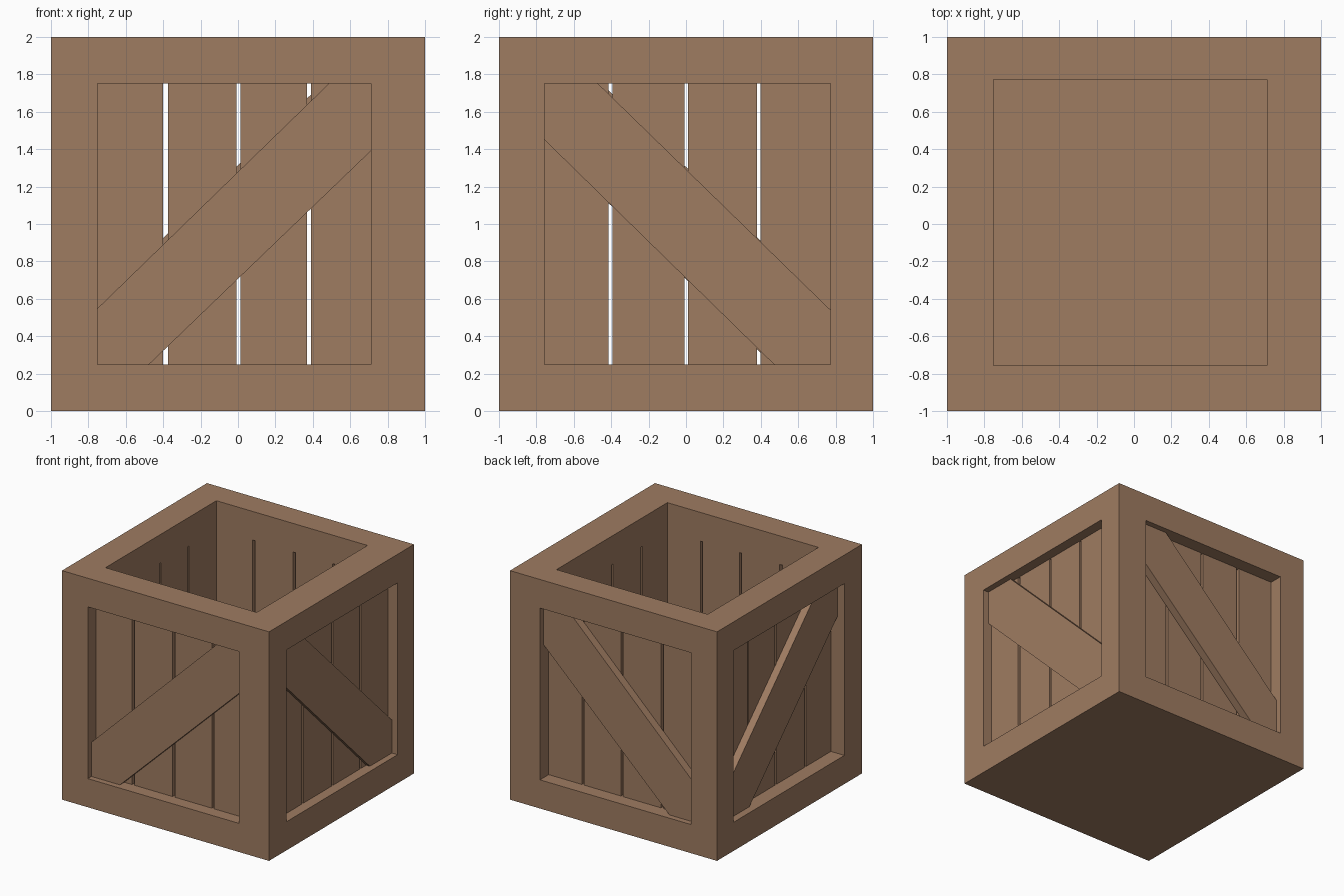
import bpy, bmesh
from mathutils import Vector

if "Cube" in bpy.data.objects:
    bpy.data.objects.remove(bpy.data.objects["Cube"])

wood = bpy.data.materials.new("brown wood")
wood.diffuse_color = (0.345, 0.2, 0.12, 1)
wood.use_nodes = True
wood.node_tree.nodes["Principled BSDF"].inputs["Base Color"].default_value = wood.diffuse_color

X0, X1 = -0.75, 0.71      # inner opening in x
Y0, Y1 = -0.757, 0.773    # inner opening in y
Z0, Z1 = 0.25, 1.75       # side window height
FLOOR = 0.24
# depth of the slats behind the frame and of the brace, per side
SIDES = {"front": (0.11, 0.05), "back": (0.12, 0.05),
         "right": (0.09, 0.055), "left": (0.13, 0.065)}


def add_mesh(name, bm):
    bmesh.ops.recalc_face_normals(bm, faces=bm.faces)
    me = bpy.data.meshes.new(name)
    bm.to_mesh(me)
    bm.free()
    me.materials.append(wood)
    ob = bpy.data.objects.new(name, me)
    bpy.context.scene.collection.objects.link(ob)
    return ob


def box(name, lo, hi):
    bm = bmesh.new()
    bmesh.ops.create_cube(bm, size=1)
    lo, hi = Vector(lo), Vector(hi)
    for v in bm.verts:
        v.co = Vector([l + (c + 0.5) * (h - l) for l, c, h in zip(lo, v.co, hi)])
    return add_mesh(name, bm)


# solid crate with cavity, four recessed windows and slits between slats
body = box("crate_body", (-1, -1, 0), (1, 1, 2))
cutters = [box("cavity_cutter", (X0, Y0, FLOOR), (X1, Y1, 2.2))]
for side, (d, _) in SIDES.items():
    lo, hi = [X0, Y0, Z0], [X1, Y1, Z1]
    axis = 1 if side in ("front", "back") else 0
    if side in ("front", "left"):
        lo[axis], hi[axis] = -1.2, -1 + d
    else:
        lo[axis], hi[axis] = 1 - d, 1.2
    cutters.append(box("window_cutter", lo, hi))
for a, b in ((-0.40, -0.375), (-0.008, 0.013), (0.37, 0.391)):
    cutters.append(box("slit_cutter", (a, -0.96, Z0), (b, 0.96, Z1)))
for a, b in ((-0.414, -0.393), (-0.008, 0.012), (0.38, 0.397)):
    cutters.append(box("slit_cutter", (-0.96, a, Z0), (0.96, b, Z1)))
for c in cutters:
    mod = body.modifiers.new("cut", 'BOOLEAN')
    mod.operation = 'DIFFERENCE'
    mod.solver = 'EXACT'
    mod.object = c
bpy.context.view_layer.update()
result = bpy.data.meshes.new_from_object(
    body.evaluated_get(bpy.context.evaluated_depsgraph_get()))
body.modifiers.clear()
body.data = result
for c in cutters:
    bpy.data.objects.remove(c)


# diagonal brace: six-sided outline set between slat face and frame face
def brace(side, outline):
    slat, front = SIDES[side]
    sign = -1 if side in ("front", "left") else 1
    bm = bmesh.new()
    rings = []
    for depth in (front, slat):
        w = sign * (1 - depth)
        rings.append([bm.verts.new((u, w, z) if side in ("front", "back") else (w, u, z))
                      for u, z in outline])
    outer, inner = rings
    bm.faces.new(outer)
    bm.faces.new(inner)
    n = len(outline)
    for i in range(n):
        j = (i + 1) % n
        bm.faces.new((outer[i], outer[j], inner[j], inner[i]))
    add_mesh(side + "_brace", bm)


brace("front", [(X0, Z0), (-0.475, Z0), (X1, 1.39), (X1, Z1), (0.485, Z1), (X0, 0.55)])
brace("back", [(X0, Z0), (-0.505, Z0), (X1, 1.41), (X1, Z1), (0.45, Z1), (X0, 0.585)])
brace("right", [(Y1, Z0), (0.47, Z0), (Y0, 1.45), (Y0, Z1), (-0.47, Z1), (Y1, 0.54)])
brace("left", [(Y1, Z0), (0.46, Z0), (Y0, 1.45), (Y0, Z1), (-0.45, Z1), (Y1, 0.54)])
